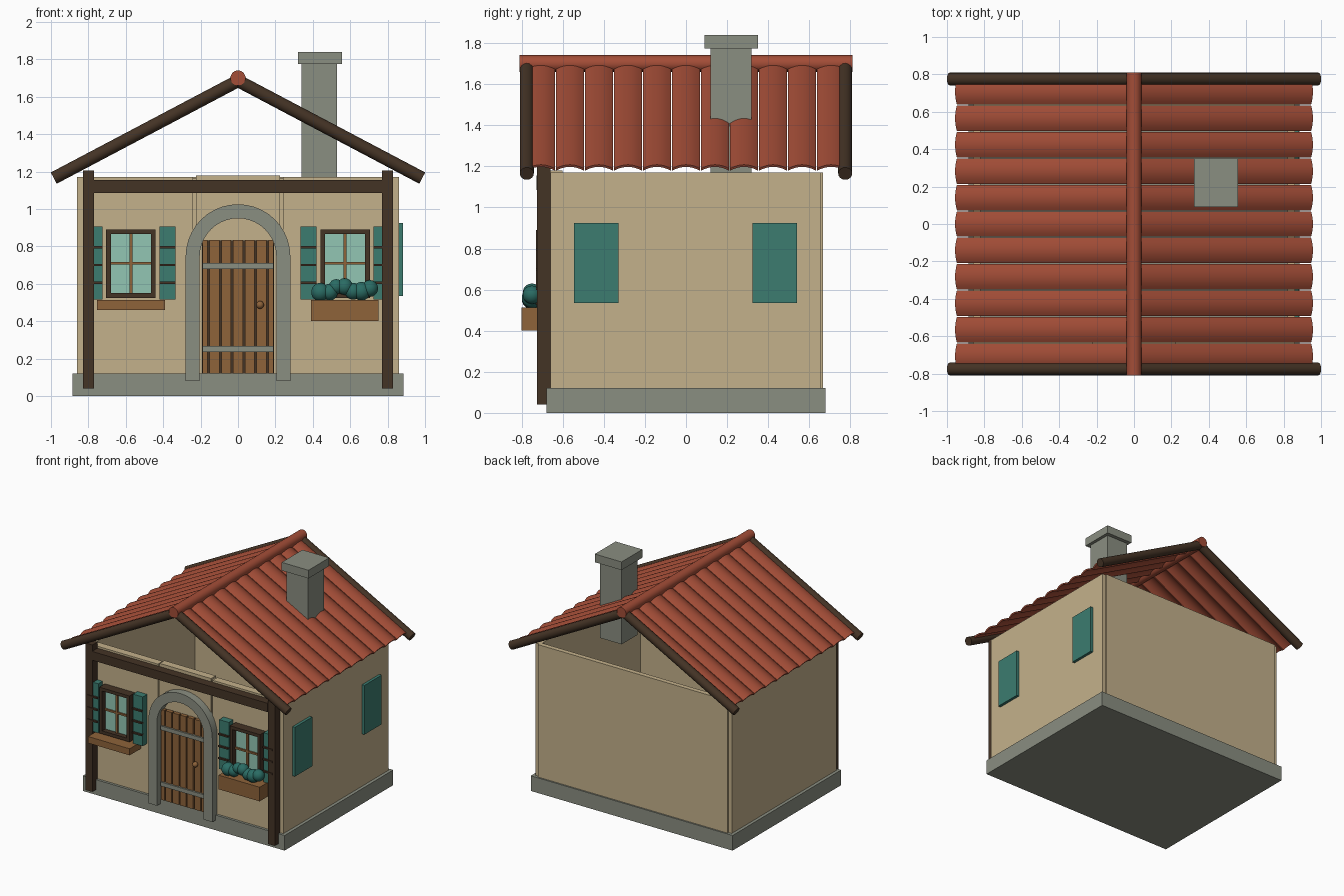
import bpy, bmesh, math
from mathutils import Vector

if "Cube" in bpy.data.objects:
    bpy.data.objects.remove(bpy.data.objects["Cube"])


def mat(name, rgb):
    m = bpy.data.materials.new(name)
    m.diffuse_color = [((c / 255 + 0.055) / 1.055) ** 2.4 for c in rgb] + [1]
    m.use_nodes = True
    m.node_tree.nodes["Principled BSDF"].inputs["Base Color"].default_value = m.diffuse_color
    return m


PLASTER = mat("plaster", (196, 177, 139))
STONE = mat("stone", (138, 142, 129))
DARK = mat("dark_wood", (68, 51, 37))
WOOD = mat("wood", (142, 99, 58))
TILE = mat("clay_tile", (163, 77, 55))
TEAL = mat("shutter_teal", (60, 124, 112))
GLASS = mat("glass", (146, 198, 180))
LEAF = mat("leaf", (42, 108, 100))


def finish(name, bm, m, smooth=False):
    bmesh.ops.recalc_face_normals(bm, faces=bm.faces)
    me = bpy.data.meshes.new(name)
    bm.to_mesh(me)
    bm.free()
    me.materials.append(m)
    ob = bpy.data.objects.new(name, me)
    bpy.context.collection.objects.link(ob)
    if smooth:
        bpy.context.view_layer.objects.active = ob
        ob.select_set(True)
        bpy.ops.object.shade_smooth_by_angle(angle=math.radians(40))
        ob.select_set(False)
    return ob


def box(name, x, y, z, m):
    """Box from (min, max) ranges."""
    bm = bmesh.new()
    bmesh.ops.create_cube(bm, size=1)
    for v in bm.verts:
        v.co = [r[0] + (c + 0.5) * (r[1] - r[0]) for c, r in zip(v.co, (x, y, z))]
    return finish(name, bm, m)


def rod(name, a, b, r, m, sides=16):
    a, b = Vector(a), Vector(b)
    bm = bmesh.new()
    bmesh.ops.create_cone(bm, cap_ends=True, segments=sides, radius1=r, radius2=r, depth=(b - a).length)
    rot = (b - a).to_track_quat('Z', 'Y')
    for v in bm.verts:
        v.co = rot @ v.co + (a + b) / 2
    return finish(name, bm, m, True)


def ball(name, c, r, m):
    bm = bmesh.new()
    bmesh.ops.create_uvsphere(bm, u_segments=14, v_segments=9, radius=r)
    bmesh.ops.translate(bm, verts=bm.verts, vec=c)
    return finish(name, bm, m, True)


def strip(name, inner, outer, offset, m):
    """Solid swept between two matching point rows, extruded by offset."""
    bm = bmesh.new()
    off = Vector(offset)
    rows = [[bm.verts.new(Vector(p) + o) for p in row]
            for o in (Vector(), off) for row in (inner, outer)]
    i0, o0, i1, o1 = rows
    for k in range(len(inner) - 1):
        for a, b in ((i0, o0), (o0, o1), (o1, i1), (i1, i0)):
            bm.faces.new((a[k], a[k + 1], b[k + 1], b[k]))
    for k in (0, -1):
        bm.faces.new((i0[k], o0[k], o1[k], i1[k]))
    return finish(name, bm, m, True)


# Foundation and walls, open at the gables
box("foundation", (-.885, .885), (-.68, .68), (0, .12), STONE)
box("back_wall", (-.83, .83), (.63, .668), (.01, 1.17), PLASTER)
box("front_wall_middle", (-.225, .225), (-.66, -.60), (.1, 1.18), PLASTER)
for s, side in ((-1, "left"), (1, "right")):
    def sx(a, b):
        return tuple(sorted((s * a, s * b)))

    box(side + "_wall", sx(.82, .86), (-.66, .655), (.01, 1.17), PLASTER)
    box(side + "_front_wall", sx(.24, .82), (-.66, -.60), (.01, 1.17), PLASTER)
    box(side + "_front_wall_joint", sx(.225, .24), (-.65, -.60), (.1, 1.165), PLASTER)
    box(side + "_front_post", sx(.77, .83), (-.725, -.66), (.04, 1.205), DARK)

    # Window frame, glass and glazing bars
    for a, b in ((.44, .465), (.68, .705)):
        box(side + "_window_jamb", sx(a, b), (-.73, -.655), (.525, .89), DARK)
    for a, b in ((.525, .55), (.865, .89)):
        box(side + "_window_rail", sx(.465, .68), (-.73, -.655), (a, b), DARK)
    box(side + "_window_glass", sx(.465, .68), (-.69, -.655), (.55, .865), GLASS)
    box(side + "_window_upright_bar", sx(.565, .58), (-.705, -.685), (.55, .865), WOOD)
    box(side + "_window_cross_bar", sx(.465, .68), (-.703, -.685), (.702, .716), WOOD)

    # Front shutters with iron straps
    for a, b in ((.335, .42), (.725, .81)):
        box(side + "_front_shutter", sx(a, b), (-.715, -.655), (.515, .905), TEAL)
        for z in (.605, .70, .795):
            box(side + "_shutter_strap", sx(a, b), (-.73, -.70), (z - .006, z + .006), DARK)

box("front_beam", (-.77, .77), (-.728, -.655), (1.085, 1.155), DARK)
box("window_shelf", (-.755, -.39), (-.80, -.655), (.46, .512), WOOD)
box("planter", (.39, .75), (-.80, -.655), (.40, .512), WOOD)

# Planter shrubs
for x, z, r in ((.44, .555, .05), (.49, .555, .045), (.525, .585, .04), (.57, .585, .045),
                (.615, .56, .045), (.66, .56, .05), (.705, .575, .045)):
    ball("shrub", (x, -.75, z), r, LEAF)

# Right-hand wall shutters
for y in (-.4375, .4325):
    box("side_shutter", (.855, .882), (y - .108, y + .108), (.535, .925), TEAL)

# Door: dark backing, planks, straps and knob
box("door_backing", (-.193, .193), (-.675, -.655), (.12, .83), DARK)
edges = [-.195] + [-.1575 + .063 * k for k in range(6)] + [.195]
for a, b in zip(edges, edges[1:]):
    box("door_plank", (a + .005, b - .005), (-.69, -.66), (.12, .835), WOOD)
for z in (.25, .695):
    box("door_strap", (-.19, .19), (-.702, -.68), (z - .016, z + .016), STONE)
ball("door_knob", (.118, -.705, .487), .021, WOOD)


# Stone door arch
def arch(r):
    curve = [(r * math.cos(math.pi * k / 20), -.722, .745 + r * math.sin(math.pi * k / 20)) for k in range(21)]
    return [(r, -.722, .08)] + curve + [(-r, -.722, .08)]


strip("door_arch", arch(.205), arch(.28), (0, .07, 0), STONE)

# Roof: arched tile rows on both slopes
SLOPE = Vector((.985, 0, -.52))
for s, side in ((-1, "left"), (1, "right")):
    run = Vector((s * .945, 0, -.945 * .52 / .985))
    up = Vector((s * .52, 0, .985)).normalized()
    for k in range(-5, 6):
        rows = []
        for drop in (-.008, .004):
            rows.append([Vector((0, .1413 * k + .068 * t / 4, 1.685))
                         + up * (drop + .021 * (1 - (t / 4) ** 2)) for t in range(-4, 5)])
        strip(side + "_roof_tile_row", rows[0], rows[1], run, TILE)
    for y in (-.775, .775):
        rod(side + "_gable_pole", (0, y, 1.685), (s * .985, y, 1.165), .034, DARK)
rod("ridge_cap", (0, -.81, 1.70), (0, .81, 1.70), .041, TILE, 14)

# Chimney
box("chimney_stack", (.34, .53), (.12, .32), (1.17, 1.79), STONE)
box("chimney_cap", (.32, .555), (.09, .35), (1.775, 1.84), STONE)
